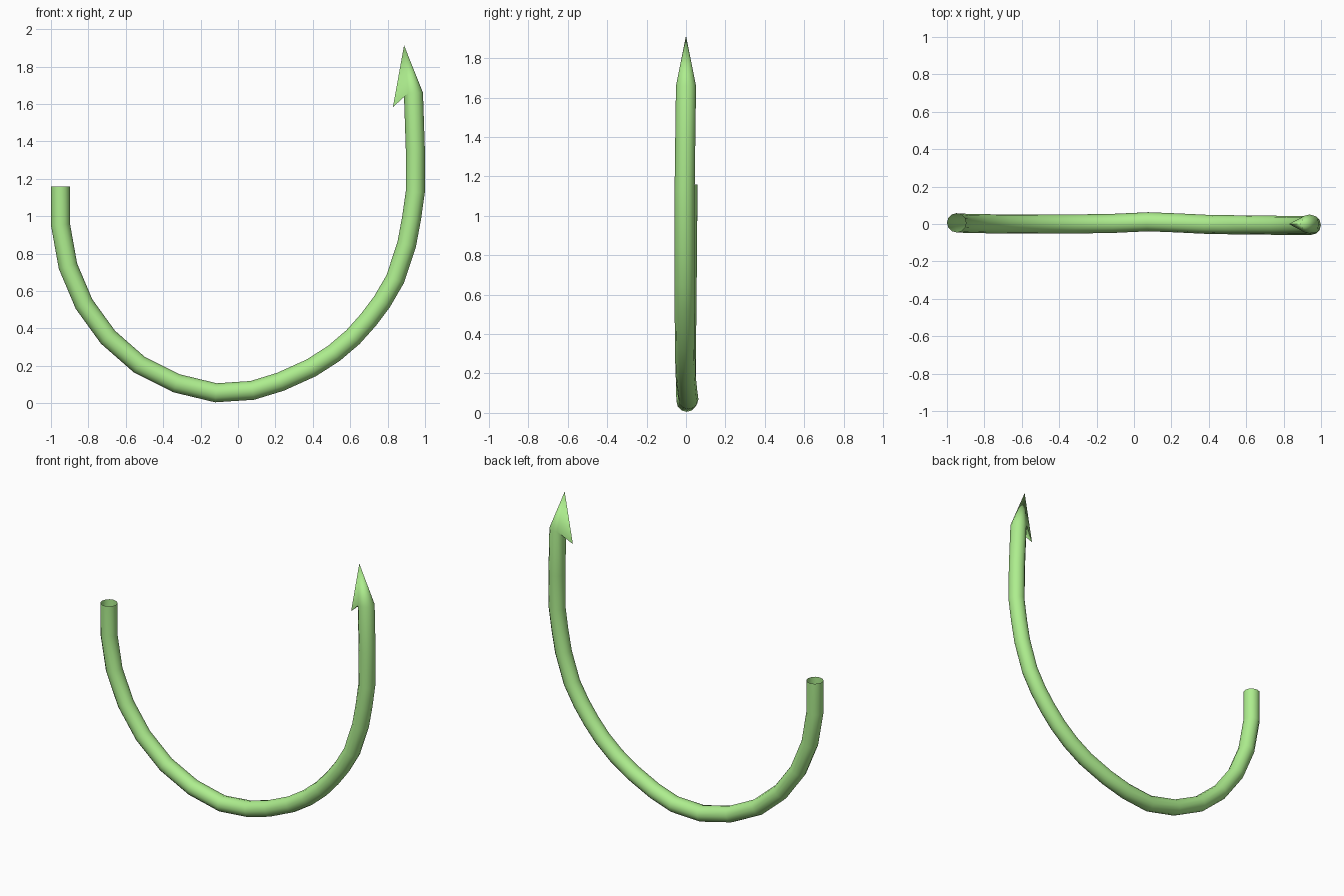
import bpy, bmesh, math
from mathutils import Vector

if "Cube" in bpy.data.objects:
    bpy.data.objects.remove(bpy.data.objects["Cube"])

SIDES, R = 12, 0.051

# Centreline of the bent wire, from the open shank end to the point
path = [Vector(p) for p in (
    (-.949, .007, 1.16), (-.949, .006, .955), (-.909, .004, .733), (-.823, .002, .53),
    (-.695, 0, .353), (-.527, 0, .206), (-.329, 0, .107), (-.118, .003, .056),
    (.077, .012, .069), (.227, .006, .115), (.393, -.002, .19), (.513, -.004, .267),
    (.615, -.005, .354), (.698, -.006, .447), (.77, -.007, .543), (.84, -.007, .663),
    (.902, -.007, .85), (.928, -.007, .99), (.948, -.007, 1.13), (.948, -.004, 1.36),
    (.938, 0, 1.66))]

bm = bmesh.new()

# Tube: one ring per path point, mitred at the bends, open at the shank end
rings = []
for i, p in enumerate(path):
    a = path[max(i - 1, 0)]
    b = path[min(i + 1, len(path) - 1)]
    t = ((p - a).normalized() + (b - p).normalized()).normalized()
    if i in (0, len(path) - 1):
        t = Vector((0, 0, -1 if i == 0 else 1))
    side = Vector((0, 1, 0))
    inward = side.cross(t) * -1          # points to the inside of the bend
    ring = []
    for k in range(SIDES):
        ang = 2 * math.pi * k / SIDES
        ring.append(bm.verts.new(p + R * (math.cos(ang) * inward + math.sin(ang) * side)))
    rings.append(ring)
for r0, r1 in zip(rings, rings[1:]):
    for k in range(SIDES):
        n = (k + 1) % SIDES
        bm.faces.new((r0[k], r0[n], r1[n], r1[k]))

# Sharp point: cone over the last ring, with the inner side drawn out into a barb
end = rings[-1]
apex = bm.verts.new((.888, 0, 1.914))
barb = bm.verts.new((.828, 0, 1.583))
for k in range(2, SIDES - 2):
    bm.faces.new((end[k], end[k + 1], apex))
bm.faces.new((barb, end[2], apex))
bm.faces.new((end[-2], barb, apex))
for k in range(-2, 2):
    bm.faces.new((end[k], end[k + 1], barb))

bmesh.ops.recalc_face_normals(bm, faces=bm.faces)
mesh = bpy.data.meshes.new("hook")
bm.to_mesh(mesh)
bm.free()
hook = bpy.data.objects.new("hook", mesh)
bpy.context.collection.objects.link(hook)

# Green finish
mat = bpy.data.materials.new("green")
mat.diffuse_color = (.42, .85, .27, 1)
mat.use_nodes = True
mat.node_tree.nodes["Principled BSDF"].inputs["Base Color"].default_value = mat.diffuse_color
mesh.materials.append(mat)

bpy.context.view_layer.objects.active = hook
hook.select_set(True)
bpy.ops.object.shade_smooth_by_angle(angle=math.radians(35))
